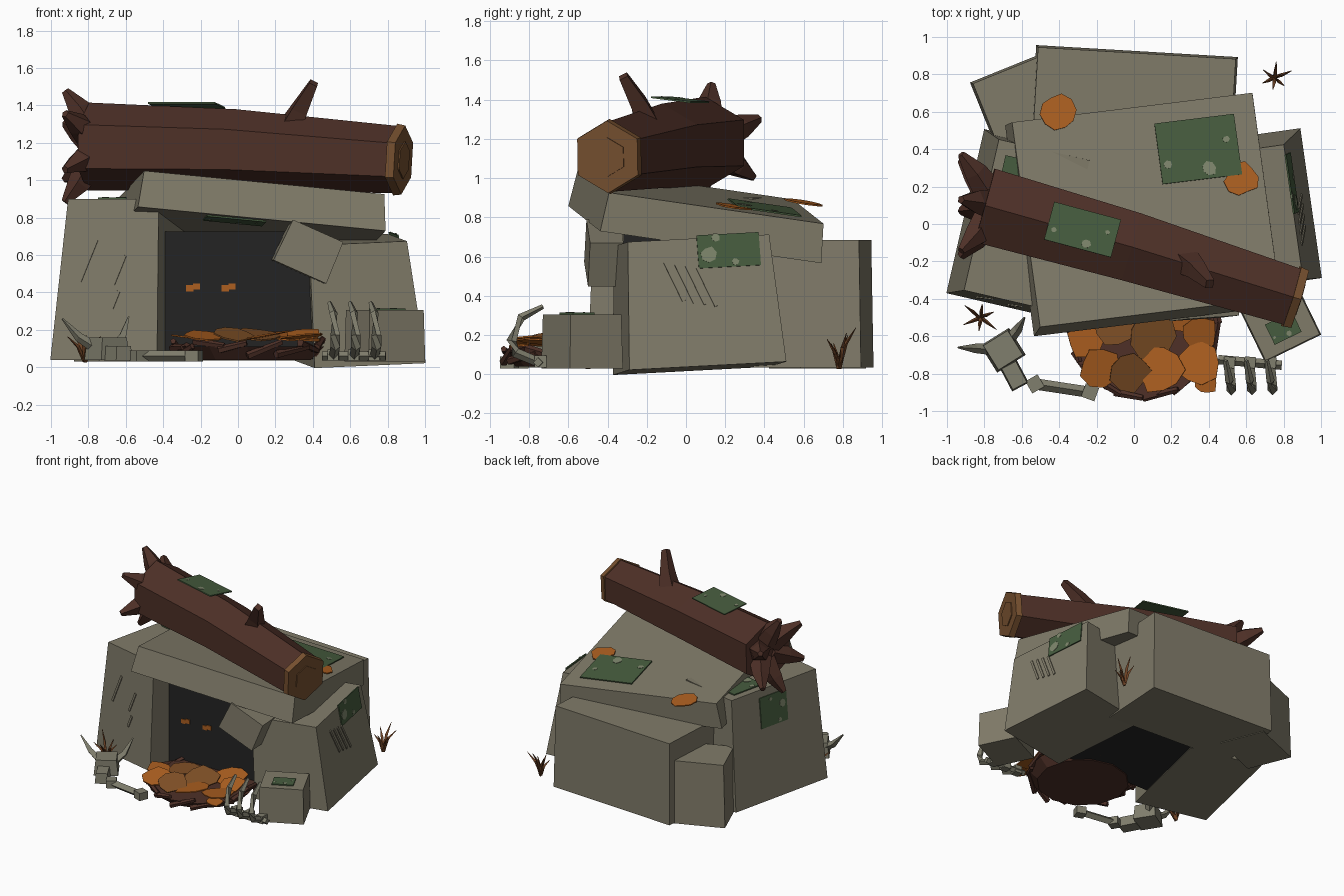
import bpy, bmesh, random
from math import radians, atan, cos, sin, pi
from mathutils import Matrix, Vector, Euler

random.seed(4)
if "Cube" in bpy.data.objects:
    bpy.data.objects.remove(bpy.data.objects["Cube"])


def material(name, r, g, b):
    lin = [((c / 255 + 0.055) / 1.055) ** 2.4 for c in (r, g, b)] + [1]
    m = bpy.data.materials.new(name)
    m.use_nodes = True
    m.diffuse_color = lin
    m.node_tree.nodes["Principled BSDF"].inputs["Base Color"].default_value = lin
    return m


stone = material("stone", 128, 123, 105)
cave = material("cave_dark", 36, 36, 36)
bark = material("bark", 78, 48, 39)
cut_wood = material("cut_wood", 118, 80, 47)
moss = material("moss", 70, 92, 62)
moss_pale = material("moss_pale", 126, 134, 108)
leaf = material("leaf_orange", 172, 95, 32)
dead_leaf = material("leaf_brown", 128, 80, 38)
bone = material("bone", 128, 126, 109)
dry_grass = material("dry_grass", 112, 68, 38)


def make(name, bm, mat, matrix=Matrix()):
    bmesh.ops.recalc_face_normals(bm, faces=bm.faces)
    mesh = bpy.data.meshes.new(name)
    bm.to_mesh(mesh)
    bm.free()
    mesh.materials.append(mat)
    obj = bpy.data.objects.new(name, mesh)
    obj.matrix_world = matrix
    bpy.context.collection.objects.link(obj)
    return obj


def rot(axis, deg):
    return Matrix.Rotation(radians(deg), 4, axis)


class Block:
    """Tapered box standing on its base centre; knows where its faces are."""

    def __init__(self, name, mat, loc, size, turn=(0, 0, 0), taper=(1, 1), lean=(0, 0)):
        self.size, self.taper, self.lean = size, taper, lean
        self.matrix = Matrix.Translation(loc) @ Euler([radians(a) for a in turn]).to_matrix().to_4x4()
        bm = bmesh.new()
        bmesh.ops.create_cube(bm, size=1)
        for v in bm.verts:
            top = v.co.z > 0
            for i in (0, 1):
                v.co[i] = v.co[i] * size[i] * (taper[i] if top else 1) + (lean[i] if top else 0)
            v.co.z = size[2] if top else 0
        make(name, bm, mat, self.matrix)

    def top(self, x, y, lift=0.004):
        return self.matrix @ Matrix.Translation((x, y, self.size[2] + lift))

    def side(self, axis, sign, along, height):
        half = self.size[axis] / 2
        slope = (half - half * self.taper[axis] - sign * self.lean[axis]) / self.size[2]
        out = sign * (half - slope * height + 0.003)
        tilt = pi / 2 - atan(slope)
        if axis == 0:
            local = Matrix.Translation((out, along, height)) @ Matrix.Rotation(sign * tilt, 4, 'Y')
        else:
            local = Matrix.Translation((along, out, height)) @ Matrix.Rotation(-sign * tilt, 4, 'X')
        return self.matrix @ local


def plate(name, mat, w, d, matrix, thick=0.009):
    bm = bmesh.new()
    bmesh.ops.create_cube(bm, size=1)
    bmesh.ops.scale(bm, vec=(w, d, thick), verts=bm.verts)
    return make(name, bm, mat, matrix)


def blob(name, mat, radius, matrix, sides=10, thick=0.008):
    """Ragged flat patch."""
    bm = bmesh.new()
    ring = []
    for i in range(sides):
        a, r = 2 * pi * i / sides, radius * random.uniform(0.8, 1.1)
        ring.append(bm.verts.new((r * cos(a), r * sin(a), 0)))
    face = bm.faces.new(ring)
    up = bmesh.ops.extrude_face_region(bm, geom=[face])["geom"]
    bmesh.ops.translate(bm, vec=(0, 0, thick), verts=[g for g in up if isinstance(g, bmesh.types.BMVert)])
    return make(name, bm, mat, matrix)


def moss_patch(name, w, d, matrix):
    plate(name, moss, w, d, matrix)
    for sx, sy, r in ((0.1, -0.33, 0.13), (0.36, 0.1, 0.06), (-0.4, -0.2, 0.07)):
        blob(name + "_spot", moss_pale, r * d, matrix @ Matrix.Translation((sx * w, sy * d, 0.002)), 7, 0.005)


def tube(name, mat, points, radii, sides=4):
    """Faceted tube through the points, one radius for each."""
    pts = [Vector(p) for p in points]
    bm = bmesh.new()
    rings = []
    for i, p in enumerate(pts):
        d = (pts[min(i + 1, len(pts) - 1)] - pts[max(i - 1, 0)]).normalized()
        ref = Vector((0, 0, 1)) if abs(d.z) < 0.9 else Vector((1, 0, 0))
        across = d.cross(ref).normalized()
        up = across.cross(d)
        angles = [2 * pi * k / sides + pi / 2 for k in range(sides)]
        rings.append([bm.verts.new(p + radii[i] * (cos(a) * across + sin(a) * up)) for a in angles])
    for a, b in zip(rings, rings[1:]):
        for k in range(sides):
            n = (k + 1) % sides
            bm.faces.new((a[k], a[n], b[n], b[k]))
    bm.faces.new(rings[0])
    bm.faces.new(rings[-1])
    return make(name, bm, mat)


# Stone den
right_wall = Block("right_wall", stone, (-.617, .003, .04), (.585, .9, .86), (0, 0, -13), (.85, .92), (.045, 0))
left_wall = Block("left_wall", stone, (.65, .07, .03), (.6, .81, .655), (3, -2.5, 8), (.88, .9), (-.036, 0))
back_wall = Block("back_wall", stone, (0, .65, .035), (1.08, .55, .65), (0, 0, -3.4), (.98, .96))
Block("corner_stone", stone, (-.61, .67, .03), (.43, .36, .5), (0, 0, 22), (.94, .94))
roof = Block("roof_slab", stone, (.05, .045, .712), (1.34, 1.15, .2), (-8.2, 5.5, 7), (.97, .97))
Block("leaning_stone", stone, (.325, -.42, .51), (.31, .18, .24), (0, 24, 4), (.95, .95))
step = Block("step_stone", stone, (.785, -.53, .03), (.335, .3, .275), (0, 0, 26), (.96, .96))
plate("cave_interior", cave, .86, .72, Matrix.Translation((-.005, .04, .385)), .68)
for x in (-.24, -.05):
    for dx in (-.018, .018):
        plate("eye", leaf, .038, .034, Matrix.Translation((x + dx, -.323, .427 + dx / 4)) @ rot('X', 90))

# Claw marks
for along, height, length in ((-.09, .53, .24), (.08, .48, .17), (.06, .32, .1)):
    plate("claw_mark", stone, .018, length, right_wall.side(1, -1, along, height) @ rot('Z', -22), .008)
for k in range(4):
    plate("claw_mark", stone, .22, .018, left_wall.side(0, 1, -.14 + k * .055, .44 - k * .012) @ rot('Z', 22), .008)

# Moss
moss_patch("roof_moss", .43, .33, roof.top(.32, .29, .012))
moss_patch("left_wall_moss", .17, .32, left_wall.side(0, 1, .15, .585))
moss_patch("right_wall_moss", .24, .26, right_wall.side(0, -1, .02, .68))
moss_patch("right_wall_top_moss", .2, .28, right_wall.top(-.05, .2))
moss_patch("step_moss", .16, .12, step.top(0, -.03))
moss_patch("lintel_moss", .32, .16, roof.matrix @ Matrix.Translation((-.13, -.45, -.004)) @ rot('X', 180))
moss_patch("log_moss", .37, .21, Matrix.Translation((-.275, -.03, 1.4)) @ rot('Z', -15) @ rot('X', -7))

# Leaves on the roof
blob("roof_leaf", leaf, .095, roof.top(-.4, .58, .008))
blob("roof_leaf", leaf, .09, roof.top(.53, .1, .008))

# Fallen log with cut end, branch stub and torn roots
root, mid, tip = Vector((-.8, .1, 1.18)), Vector((-.02, -.12, 1.165)), Vector((.85, -.39, 1.11))
axis = (tip - mid).normalized()
tube("fallen_log", bark, (root, mid, tip), (.235, .215, .18), 6)
tube("log_cut_end", cut_wood, (tip - axis * .01, tip + axis * .035), (.192, .185), 6)
tube("log_heart", cut_wood, (tip, tip + axis * .042), (.1, .1), 6)
tube("branch_stub", bark, ((.27, -.19, 1.26), (.33, -.24, 1.38), (.405, -.32, 1.52)), (.085, .06, .032))
for k in range(6):
    a = 2 * pi * k / 6 + .1
    out = Vector((0, sin(a), cos(a)))
    tube("torn_root", bark, (root + out * .07 + Vector((.03, 0, 0)), root + out * .2 + Vector((-.05, 0, 0)),
                             root + out * .3 + Vector((-.125, 0, 0))), (.09, .065, .022), 5)

# Nest of twigs and leaves
centre = Vector((.05, -.53, 0))
tube("nest_bowl", bark, (centre + Vector((0, 0, .04)), centre + Vector((0, 0, .11))), (.34, .41), 12)
for k in range(16):
    a = 2 * pi * k / 16
    b = a + random.uniform(.35, .6)
    ends = [centre + Vector((cos(t) * .4, sin(t) * .4, random.uniform(.06, .15))) for t in (a, b)]
    tube("nest_twig", bark, ends, (.022, .016), 5)
for x, y, r in ((.14, -.78, .13), (.35, -.58, .1), (.34, -.74, .12), (-.18, -.77, .11), (-.26, -.62, .1),
                (.38, -.85, .065), (-.02, -.79, .11), (.1, -.6, .13), (-.1, -.55, .12), (.25, -.45, .12)):
    tilt = rot('X', random.uniform(-4, 22)) @ rot('Y', random.uniform(-14, 14))
    shade = dead_leaf if x in (-.02, .1, -.1) else leaf
    blob("nest_leaf", shade, r, Matrix.Translation((x, y, random.uniform(.14, .18))) @ tilt, 9)

# Horned skull and long bone
Block("skull", bone, (-.7, -.675, .04), (.18, .17, .12), (0, 0, 32), (.85, .9))
Block("skull_snout", bone, (-.64, -.81, .035), (.1, .14, .08), (0, 0, 28), (.85, .9))
tube("horn", bone, ((-.77, -.67, .11), (-.85, -.665, .16), (-.94, -.66, .26)), (.03, .025, .005))
tube("horn", bone, ((-.66, -.61, .11), (-.62, -.56, .16), (-.585, -.5, .27)), (.03, .025, .005))
tube("long_bone", bone, ((-.53, -.855, .06), (-.235, -.9, .06)), (.03, .03))
for x, y, turn in ((-.53, -.855, 30), (-.235, -.9, -20)):
    Block("bone_knob", bone, (x, y, .03), (.075, .075, .06), (0, 0, turn))

# Rib cage
tube("spine", bone, ((.45, -.725, .06), (.79, -.755, .06)), (.025, .025))
for k in range(3):
    x = .51 + k * .11
    Block("vertebra", bone, (x, -.74, .035), (.06, .06, .06), (0, 0, -5))
    tube("rib", bone, ((x, -.75, .06), (x + .01, -.87, .11), (x + .01, -.89, .17), (x, -.84, .29),
                       (x - .02, -.73, .345)), (.024, .026, .026, .022, .012))

# Dry grass tufts
for x, y in ((-.82, -.5), (.75, .78)):
    for k in range(6):
        a = 2 * pi * k / 6 + .4
        reach, tall = random.uniform(.06, .11), random.uniform(.12, .21)
        tube("grass_blade", dry_grass, ((x, y, .03), (x + cos(a) * reach * .4, y + sin(a) * reach * .4, .03 + tall * .6),
                                        (x + cos(a) * reach, y + sin(a) * reach, .03 + tall)), (.014, .011, .002), 3)
